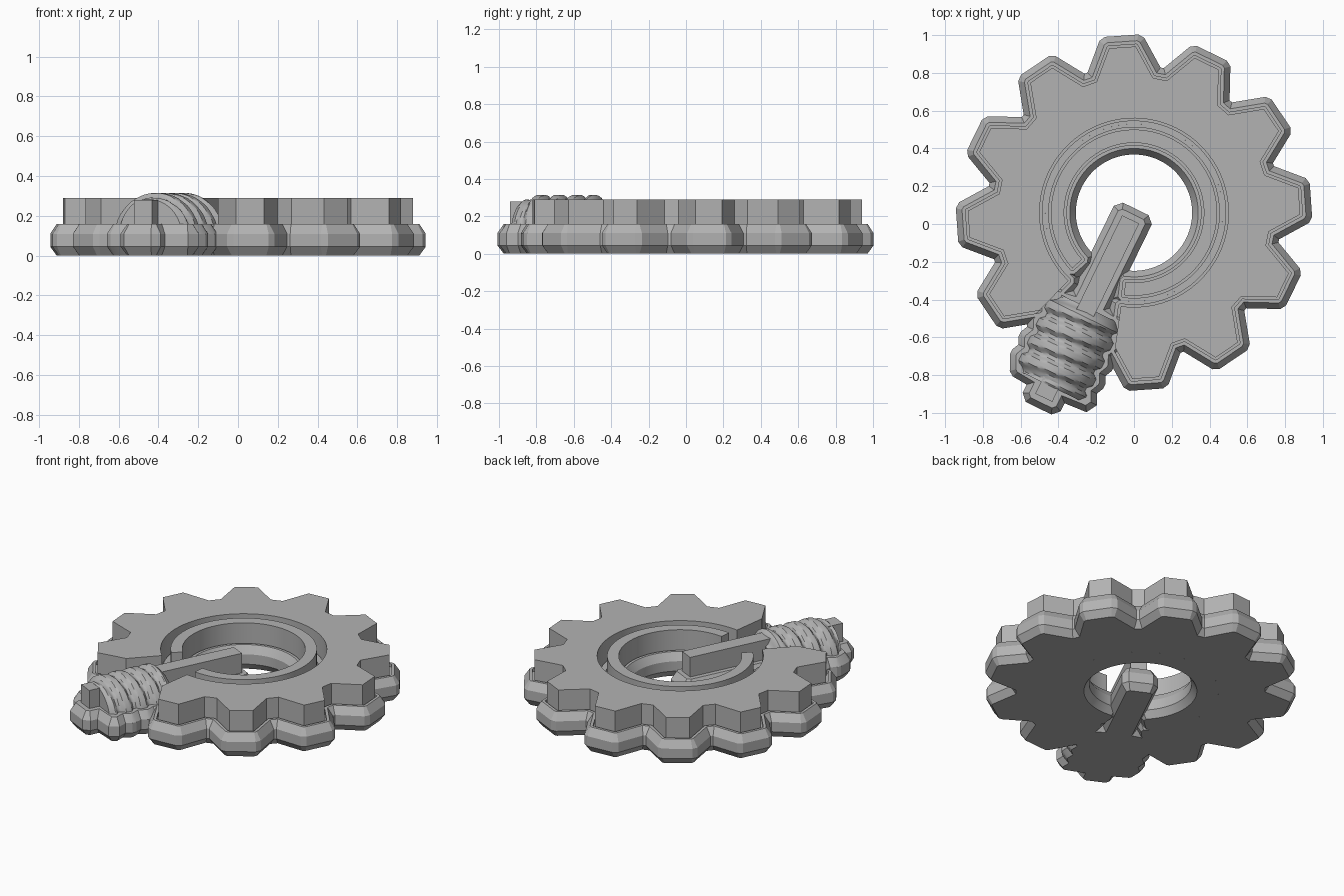
import bpy, bmesh, math
from mathutils import Vector

cube = bpy.data.objects.get("Cube")
if cube:
    bpy.data.objects.remove(cube)

grey = bpy.data.materials.new("plain grey")
grey.use_nodes = True
COLOUR = (0.45, 0.45, 0.45, 1)
grey.diffuse_color = COLOUR
grey.node_tree.nodes["Principled BSDF"].inputs["Base Color"].default_value = COLOUR

CENTRE = Vector((0, 0.06))
AXIS = Vector((math.cos(math.radians(244)), math.sin(math.radians(244))))
SIDE = Vector((-AXIS.y, AXIS.x))


def polar(r, deg):
    a = math.radians(deg)
    return CENTRE + Vector((r * math.cos(a), r * math.sin(a)))


def along(s, v):
    """Point at distance s along the worm axis, v to its side."""
    return CENTRE + AXIS * s + SIDE * v


def offset(pts, d):
    """Offset a counter-clockwise outline, cutting its outer corners."""
    out = []
    for i, p in enumerate(pts):
        e1 = (p - pts[i - 1]).normalized()
        e2 = (pts[(i + 1) % len(pts)] - p).normalized()
        n1, n2 = Vector((e1.y, -e1.x)), Vector((e2.y, -e2.x))
        mid = (n1 + n2).normalized()
        if e1.cross(e2) > math.sin(math.radians(40)):
            pairs = [(n1, mid), (mid, n2)]
        else:
            pairs = [(n1, n2)]
        out += [p + d * (a + b) / (1 + a.dot(b)) for a, b in pairs]
    return out


def loft(name, rings, closed=True):
    """Skin a stack of equal rings and cap both ends."""
    bm = bmesh.new()
    rows = [[bm.verts.new(c) for c in ring] for ring in rings]
    n = len(rows[0])
    for low, high in zip(rows, rows[1:]):
        for i in range(n):
            j = (i + 1) % n
            bm.faces.new((low[i], low[j], high[j], high[i]))
    bm.faces.new(rows[0][::-1])
    bm.faces.new(rows[-1])
    bmesh.ops.remove_doubles(bm, verts=bm.verts, dist=0.0005)
    bmesh.ops.recalc_face_normals(bm, faces=bm.faces)
    mesh = bpy.data.meshes.new(name)
    bm.to_mesh(mesh)
    bm.free()
    mesh.materials.append(grey)
    ob = bpy.data.objects.new(name, mesh)
    bpy.context.collection.objects.link(ob)
    bpy.ops.object.select_all(action='DESELECT')
    ob.select_set(True)
    bpy.context.view_layer.objects.active = ob
    bpy.ops.object.shade_smooth_by_angle(angle=math.radians(25))
    return ob


def layered(name, pts, profile):
    return loft(name, [[(p.x, p.y, z) for p in offset(pts, d)] for d, z in profile])


# (outward offset, height) of the bevelled foot and of the raised top
FOOT = [(0.03, 0), (0.062, 0.045), (0.062, 0.11), (0.03, 0.16)]
RAISED = FOOT + [(0.012, 0.16), (0.012, 0.14), (0, 0.14), (0, 0.29)]

# Toothed wheel, open where the worm sits
gear = []
for k in range(11):
    for r, a in ((0.72, -12), (0.88, -4.6), (0.88, 4.6), (0.72, 12)):
        gear.append(polar(r, -86 + 30 * k + a))
gear += [polar(0.5, 226 - 324 * i / 64) for i in range(65)]
layered("gear", gear, RAISED)

# Open ring inside the wheel
ring = [polar(0.44, -97 + 319 * i / 64) for i in range(65)]
ring += [polar(0.37, 222 - 319 * i / 64) for i in range(65)]
layered("inner_ring", ring, RAISED)

# Foot under handle, worm and end peg
def wavy(side):
    return [along(0.58 + 0.0525 * i, side * (0.2 if (i % 2 == 0) == (side > 0) else 0.175))
            for i in range(9)]


foot = [along(0.04, -0.05), along(0.56, -0.05)] + wavy(-1)
foot += [along(1.01, -0.05), along(1.09, -0.05), along(1.09, 0.05), along(1.01, 0.05)]
foot += wavy(1)[::-1] + [along(0.56, 0.05), along(0.04, 0.05)]
layered("worm_foot", foot, FOOT)


# Handle bar and end peg
def block(name, s0, s1, top):
    pts = [along(s0, -0.05), along(s1, -0.05), along(s1, 0.05), along(s0, 0.05)]
    layered(name, pts, [(0, 0.1), (0, top)])


block("handle", 0.04, 0.64, 0.29)
block("end_peg", 0.96, 1.09, 0.28)


# Half-round worm body with slanting threads
def worm_ring(s):
    taper = min(1, 0.8 + (s - 0.56) * 4, 0.85 + (1.02 - s) * 4)
    pts = []
    for i in range(25):
        t = math.pi * i / 24
        wave = math.cos(math.tau * ((s - 0.58) / 0.105 - 0.6 * t / math.pi))
        r = taper * (0.203 + 0.012 * max(-1, min(1, 1.8 * wave + 0.5)))
        p = along(s, r * math.cos(t))
        pts.append((p.x, p.y, 0.1 + r * math.sin(t)))
    return pts


loft("worm_threads", [worm_ring(0.56 + 0.46 * i / 46) for i in range(47)])
